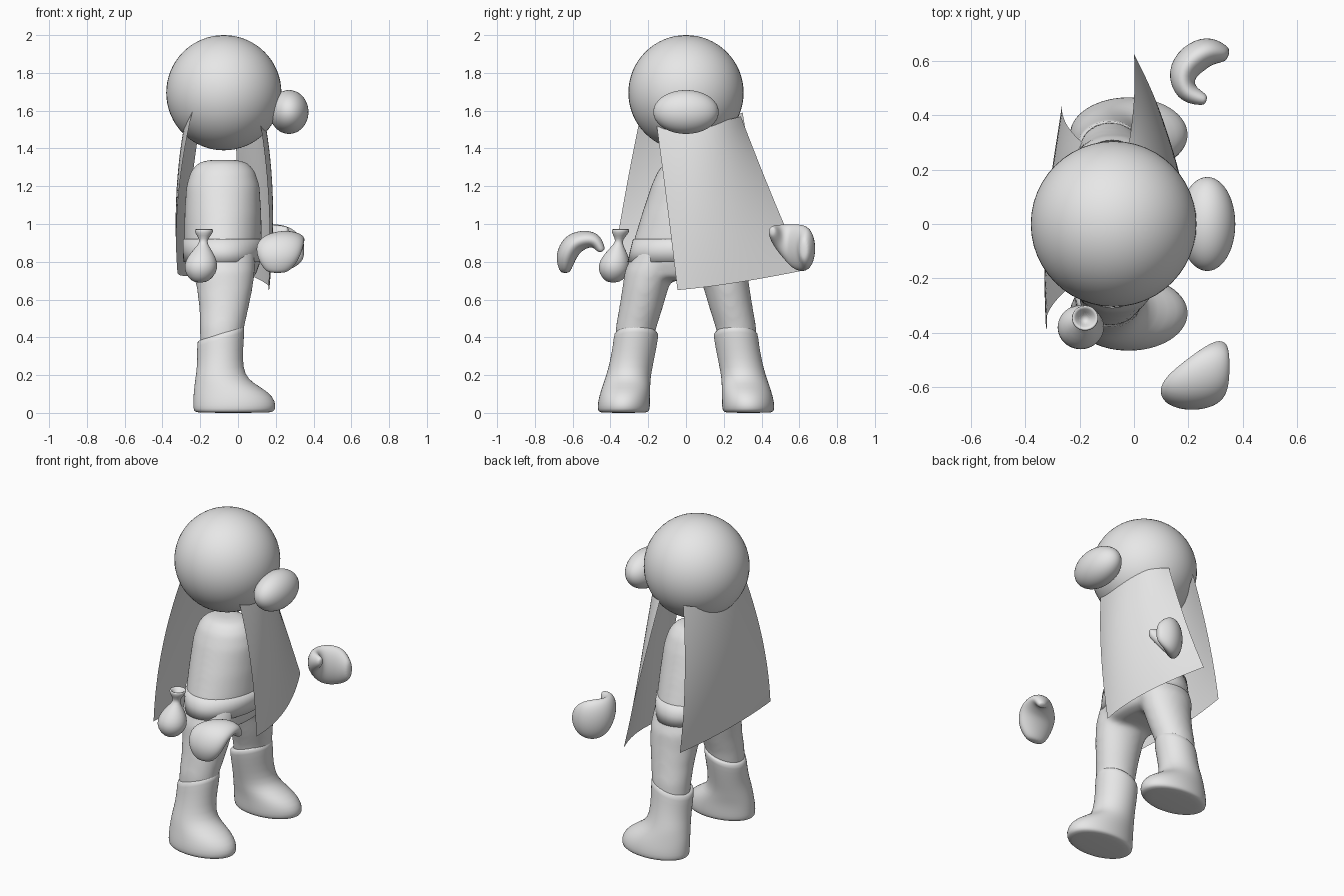
import bpy, bmesh, math
from mathutils import Vector

cube = bpy.data.objects.get("Cube")
if cube:
    bpy.data.objects.remove(cube)

grey = bpy.data.materials.new("plain_grey")
grey.use_nodes = True
grey.diffuse_color = (0.8, 0.8, 0.8, 1)
grey.node_tree.nodes["Principled BSDF"].inputs["Base Color"].default_value = (0.8, 0.8, 0.8, 1)

X, Y, Z = Vector((1, 0, 0)), Vector((0, 1, 0)), Vector((0, 0, 1))


def finish(name, bm, subdivisions=0):
    bmesh.ops.recalc_face_normals(bm, faces=bm.faces)
    for f in bm.faces:
        f.smooth = True
    mesh = bpy.data.meshes.new(name)
    bm.to_mesh(mesh)
    bm.free()
    mesh.materials.append(grey)
    obj = bpy.data.objects.new(name, mesh)
    bpy.context.collection.objects.link(obj)
    if subdivisions:
        obj.modifiers.new("Smooth", 'SUBSURF').levels = subdivisions
        obj.modifiers["Smooth"].render_levels = subdivisions
    return obj


def add_loft(bm, rings, caps=True, n=20):
    """Bridge elliptical rings given as (centre, half axis u, half axis v)."""
    loops = []
    for c, u, v in rings:
        angles = [2 * math.pi * i / n for i in range(n)]
        loops.append([bm.verts.new(Vector(c) + u * math.cos(a) + v * math.sin(a)) for a in angles])
    for a, b in zip(loops, loops[1:]):
        for i in range(n):
            j = (i + 1) % n
            bm.faces.new((a[i], a[j], b[j], b[i]))
    if caps:
        bm.faces.new(loops[0])
        bm.faces.new(loops[-1])


def ellipsoid(name, centre, radii):
    bm = bmesh.new()
    bmesh.ops.create_uvsphere(bm, u_segments=48, v_segments=32, radius=1)
    for v in bm.verts:
        v.co = Vector(centre) + Vector(a * b for a, b in zip(v.co, radii))
    return finish(name, bm)


# Head and nose
ellipsoid("head", (-0.075, 0, 1.695), (0.305, 0.305, 0.305))
ellipsoid("nose", (0.27, 0, 1.593), (0.103, 0.173, 0.116))

# Torso and legs fused into one smooth body: z, half depth, half width
torso = [(1.34, .07, .06), (1.325, .13, .11), (1.28, .17, .15), (1.2, .195, .185), (1.05, .204, .235),
         (.92, .206, .275), (.8, .2, .305), (.72, .17, .3), (.7, .12, .25)]
leg = [(.85, -.08, .15, .17, .13), (.75, -.075, .19, .165, .135), (.66, -.07, .215, .148, .122),
       (.55, -.075, .24, .13, .115), (.45, -.085, .265, .118, .108), (.34, -.09, .277, .11, .1)]
bm = bmesh.new()
add_loft(bm, [((-.08, 0, z), X * a, Y * b) for z, a, b in torso], n=32)
for side in (-1, 1):
    add_loft(bm, [((cx, side * cy, z), X * a, Y * b) for z, cx, cy, a, b in leg], n=32)
body = finish("body", bm)
remesh = body.modifiers.new("Fuse", 'REMESH')
remesh.mode, remesh.voxel_size, remesh.use_smooth_shade = 'VOXEL', 0.014, True
smooth = body.modifiers.new("Blend", 'SMOOTH')
smooth.factor, smooth.iterations = 0.5, 14

# Belt around the hips
bm = bmesh.new()
belt = [(.92, .2, .268), (.92, .212, .281), (.86, .212, .296), (.8, .209, .309), (.8, .19, .295)]
add_loft(bm, [((-.08, 0, z), X * a, Y * b) for z, a, b in belt], caps=False, n=48)
finish("belt", bm)

# Boots: z, back, front, side offset, half width, slant of the ring
boot = [(.42, -.2, .02, .262, .105, .33), (.425, -.217, .036, .262, .119, .33),
        (.36, -.217, .032, .27, .117, .28), (.27, -.217, .024, .287, .116, .15),
        (.2, -.224, .035, .304, .119, 0), (.155, -.23, .085, .313, .125, 0),
        (.11, -.236, .165, .322, .132, 0), (.06, -.238, .2, .328, .139, 0),
        (.02, -.238, .2, .33, .139, 0), (.005, -.23, .187, .33, .132, 0), (0, -.2, .15, .33, .11, 0)]
for side, label in ((-1, "right"), (1, "left")):
    bm = bmesh.new()
    add_loft(bm, [(((b + f) / 2, side * y, z), (X + Z * s) * (f - b) / 2, Y * w)
                  for z, b, f, y, w, s in boot], n=28)
    finish(label + "_boot", bm, 1)


# Mitten hands: curled tubes, wide across the palm
def hand(name, path, across, plane_normal):
    pts = [Vector(p) for p in path]
    thick = [.035, .056, .064, .062, .05, .028]
    bm = bmesh.new()
    rings = []
    for i, p in enumerate(pts):
        t = (pts[min(i + 1, len(pts) - 1)] - pts[max(i - 1, 0)]).normalized()
        rings.append((p, plane_normal * across[i], t.cross(plane_normal) * thick[i]))
    # Rounded ends
    for end, nxt, at in ((0, 1, 0), (-1, -2, len(rings) + 1)):
        c, u, v = rings[end]
        out = (pts[end] - pts[nxt]).normalized()
        rings.insert(at, (c + out * .02, u * .55, v * .55))
    add_loft(bm, rings, n=16)
    finish(name, bm, 2)


palm = [.075, .115, .13, .115, .068, .035]
hand("right_hand", [(.21, -.64, .76), (.215, -.64, .82), (.22, -.607, .89), (.24, -.55, .918),
                    (.285, -.48, .92), (.31, -.452, .87)], palm, X)
hand("left_hand", [(.33, .627, .865), (.28, .642, .87), (.215, .61, .872), (.17, .55, .885),
                   (.19, .48, .93), (.25, .46, .955)], palm, Z)

# Tied pouch hanging at the hip: z, centre x, centre y, radius
pouch = [(.69, -.2, -.385, .02), (.7, -.2, -.385, .05), (.74, -.197, -.382, .084), (.785, -.196, -.38, .09),
         (.83, -.193, -.373, .073), (.87, -.188, -.365, .043), (.9, -.184, -.357, .021),
         (.92, -.182, -.353, .022), (.955, -.18, -.348, .05), (.975, -.18, -.345, .05),
         (.972, -.18, -.345, .038), (.93, -.181, -.35, .012)]
bm = bmesh.new()
add_loft(bm, [((x, y, z), X * r, Y * r * .95) for z, x, y, r in pouch], n=20)
finish("pouch", bm, 1)


# Cape panels: curved sheets passing through three rows of three points
def cape(name, rows, n=20):
    def through(points, t):
        a, b, c = (Vector(p) for p in points)
        return a * (1 - t) * (1 - 2 * t) + b * 4 * t * (1 - t) + c * t * (2 * t - 1)

    bm = bmesh.new()
    grid = [[bm.verts.new(through([through(r, i / n) for r in rows], j / n))
             for i in range(n + 1)] for j in range(n + 1)]
    for j in range(n):
        for i in range(n):
            bm.faces.new((grid[j][i], grid[j][i + 1], grid[j + 1][i + 1], grid[j + 1][i]))
    finish(name, bm)


cape("cape_panel_left", [[(.12, -.155, 1.52), (.13, .13, 1.54), (-.02, .29, 1.57)],
                         [(.163, -.1, 1.1), (.165, .17, 1.13), (0, .46, 1.14)],
                         [(.16, -.045, .65), (.14, .27, .69), (0, .625, .755)]])
cape("cape_panel_right", [[(-.24, -.235, 1.6), (-.28, .03, 1.53), (-.19, .3, 1.59)],
                          [(-.313, -.32, 1.17), (-.32, .03, 1.15), (-.25, .37, 1.15)],
                          [(-.32, -.39, .75), (-.31, .03, .73), (-.265, .44, .725)]])
